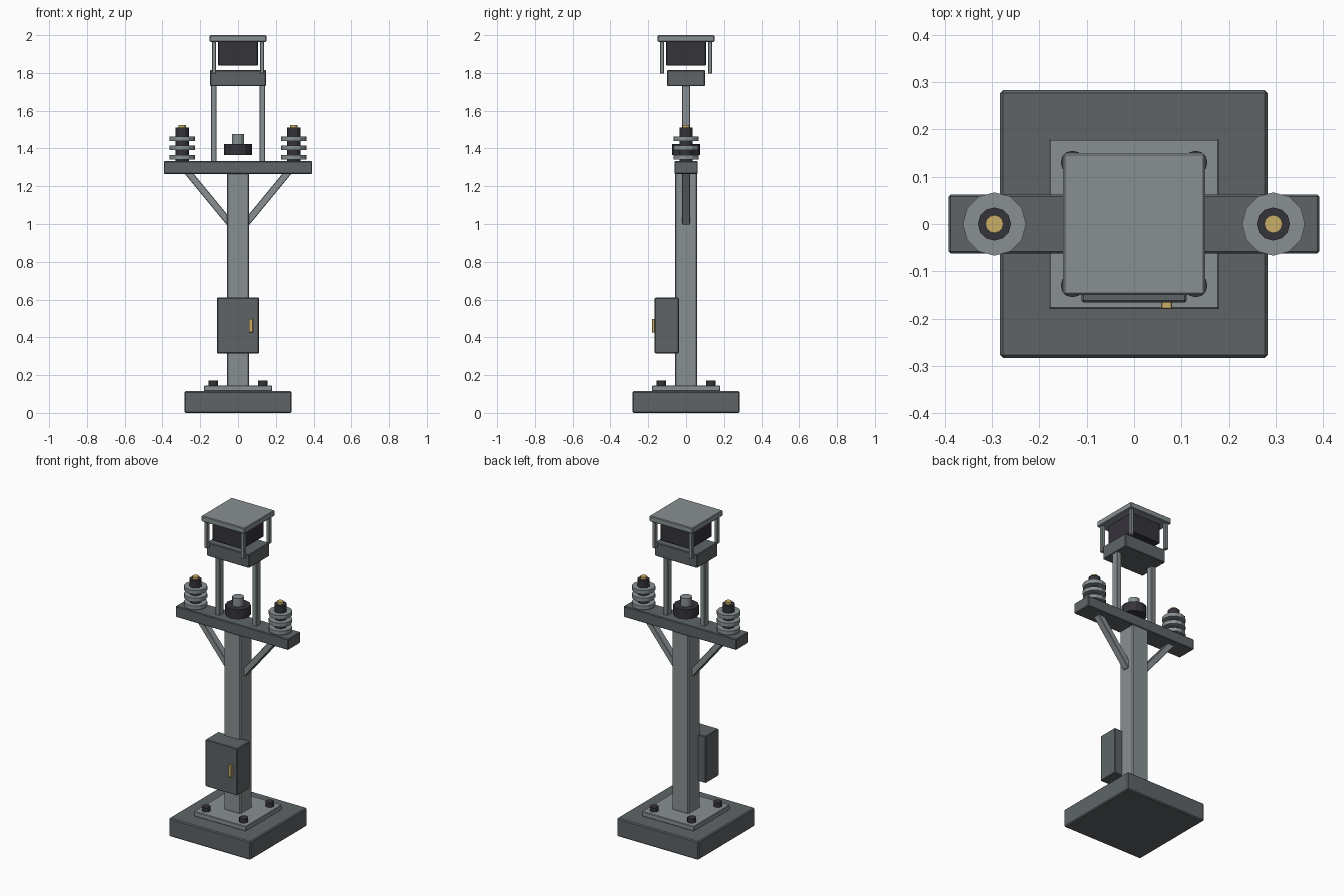
import bpy
from math import atan2
from mathutils import Vector

default = bpy.data.objects.get("Cube")
if default:
    bpy.data.objects.remove(default, do_unlink=True)


def material(name, rgb):
    m = bpy.data.materials.new(name)
    m.use_nodes = True
    m.diffuse_color = (*rgb, 1)
    m.node_tree.nodes["Principled BSDF"].inputs["Base Color"].default_value = (*rgb, 1)
    return m


DARK = material("dark grey metal", (0.112, 0.127, 0.134))
LIGHT = material("light grey metal", (0.25, 0.28, 0.29))
BLACK = material("charcoal", (0.036, 0.033, 0.042))
BRASS = material("brass", (0.6, 0.43, 0.14))


def finish(name, mat, bevel):
    ob = bpy.context.object
    ob.name = name
    ob.data.materials.append(mat)
    if bevel:
        b = ob.modifiers.new("edge bevel", "BEVEL")
        b.width = bevel
        b.segments = 1
    return ob


def box(name, mat, x, y, z, bevel=0.004):
    """Box spanning the (low, high) ranges x, y and z."""
    lo, hi = Vector((x[0], y[0], z[0])), Vector((x[1], y[1], z[1]))
    bpy.ops.mesh.primitive_cube_add(size=1, location=(lo + hi) / 2)
    ob = bpy.context.object
    for v in ob.data.vertices:
        v.co *= hi - lo
    return finish(name, mat, bevel)


def sym(half):
    return (-half, half)


def around(centre, half):
    return (centre - half, centre + half)


def cylinder(name, mat, x, y, radius, z0, z1, sides=12, bevel=0):
    bpy.ops.mesh.primitive_cylinder_add(vertices=sides, radius=radius, depth=z1 - z0,
                                        location=(x, y, (z0 + z1) / 2))
    return finish(name, mat, bevel)


# Footing, base plate and anchor bolts
box("footing", DARK, sym(0.283), sym(0.283), (0, 0.115), 0.006)
box("base_plate", LIGHT, sym(0.18), sym(0.18), (0.115, 0.145), 0.003)
for sx in (-1, 1):
    for sy in (-1, 1):
        cylinder("anchor_bolt", BLACK, sx * 0.13, sy * 0.13, 0.025, 0.14, 0.172)

# Post and crossarm
box("post", LIGHT, sym(0.058), sym(0.058), (0.14, 1.27), 0.006)
box("crossarm", DARK, sym(0.392), sym(0.062), (1.265, 1.333))

# Equipment cabinet with its handle
box("cabinet", DARK, sym(0.111), (-0.166, -0.038), (0.315, 0.61))
box("cabinet_handle", BRASS, (0.057, 0.08), (-0.18, -0.162), (0.425, 0.498), 0.002)

for s in (-1, 1):
    # Diagonal brace from post to crossarm
    start, end = Vector((s * 0.046, 0, 1.008)), Vector((s * 0.268, 0, 1.278))
    d = end - start
    brace = box("brace", LIGHT, sym(0.0185), sym(0.022), sym(d.length / 2), 0.003)
    brace.location = (start + end) / 2
    brace.rotation_euler.y = atan2(d.x, d.z)

    # Ribbed insulator with brass terminal
    x = s * 0.295
    cylinder("insulator_core", BLACK, x, 0, 0.035, 1.33, 1.51)
    for z in (1.354, 1.404, 1.452):
        cylinder("insulator_disc", LIGHT, x, 0, 0.067, z - 0.012, z + 0.012)
    cylinder("insulator_terminal", BRASS, x, 0, 0.019, 1.505, 1.525)

    # Upright carrying the lantern
    box("lantern_upright", LIGHT, around(s * 0.128, 0.015), sym(0.021), (1.33, 1.735), 0.003)

# Central sensor
cylinder("sensor_body", BLACK, 0, 0, 0.073, 1.364, 1.424)
cylinder("sensor_cap", LIGHT, 0, 0, 0.033, 1.42, 1.476)

# Lantern head
box("lantern_base", DARK, sym(0.148), sym(0.1), (1.73, 1.815))
box("lantern_core", BLACK, sym(0.105), sym(0.105), (1.838, 1.967))
box("lantern_roof", LIGHT, sym(0.15), sym(0.15), (1.964, 2.0))
for sx in (-1, 1):
    for sy in (-1, 1):
        box("lantern_corner_post", LIGHT, around(sx * 0.127, 0.011),
            around(sy * 0.127, 0.011), (1.797, 1.968), 0.002)
